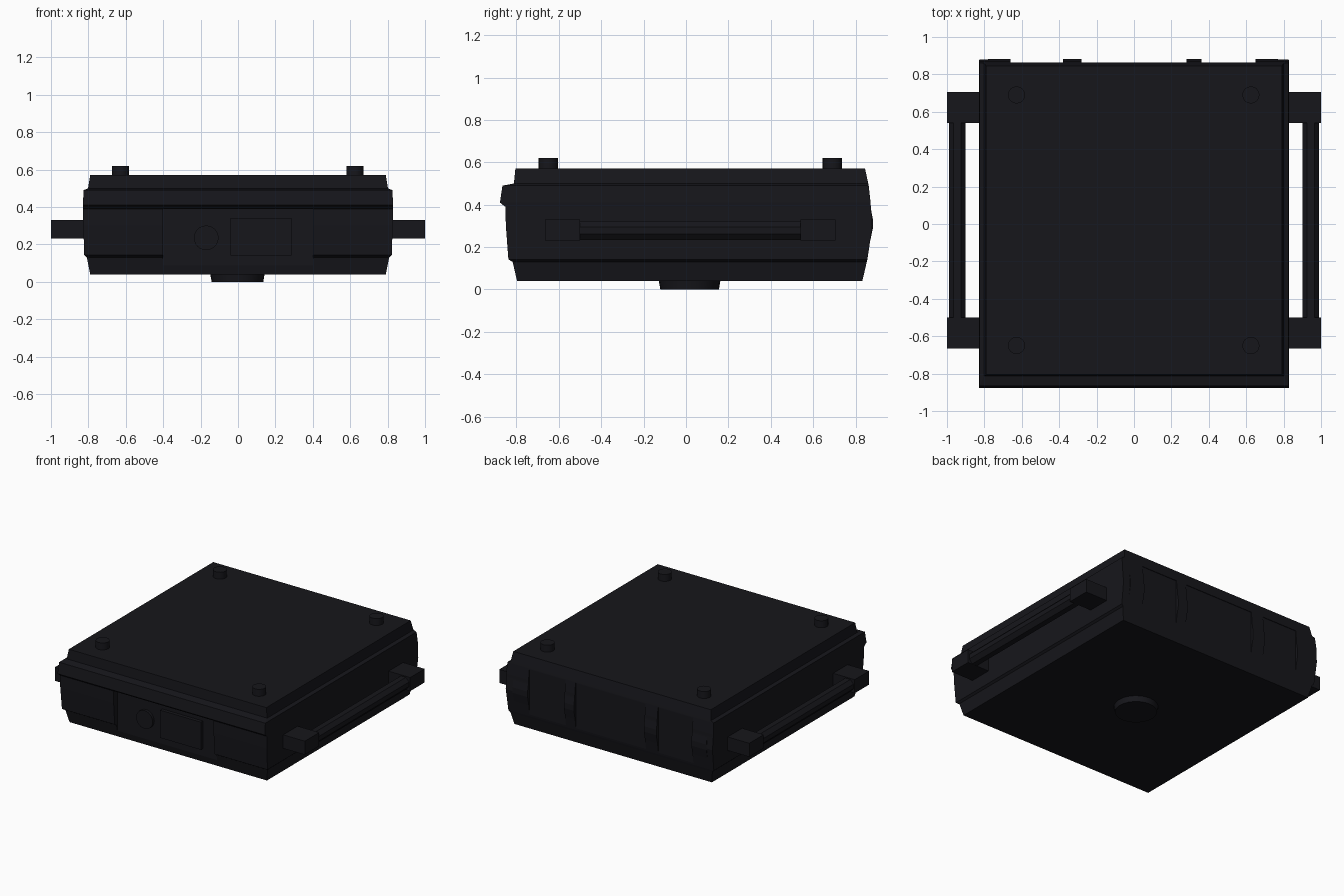
import bpy, bmesh, math

if "Cube" in bpy.data.objects:
    bpy.data.objects.remove(bpy.data.objects["Cube"])

black = bpy.data.materials.new("black_plastic")
black.diffuse_color = (0.008, 0.008, 0.011, 1)
black.use_nodes = True
black.node_tree.nodes["Principled BSDF"].inputs["Base Color"].default_value = black.diffuse_color


def finish(name, bm):
    bmesh.ops.recalc_face_normals(bm, faces=bm.faces)
    me = bpy.data.meshes.new(name)
    bm.to_mesh(me)
    bm.free()
    me.materials.append(black)
    ob = bpy.data.objects.new(name, me)
    bpy.context.collection.objects.link(ob)
    return ob


def loft(name, rings):
    """Skin a list of equal-length point rings and cap both ends."""
    bm = bmesh.new()
    rows = [[bm.verts.new(p) for p in r] for r in rings]
    n = len(rows[0])
    for a, b in zip(rows, rows[1:]):
        for i in range(n):
            j = (i + 1) % n
            bm.faces.new((a[i], a[j], b[j], b[i]))
    bm.faces.new(rows[0])
    bm.faces.new(rows[-1])
    return finish(name, bm)


def box(name, x0, x1, y0, y1, z0, z1):
    return loft(name, [[(x0, y0, z), (x1, y0, z), (x1, y1, z), (x0, y1, z)] for z in (z0, z1)])


def disc(name, centre, r0, r1, depth, axis="Z", sides=24):
    bm = bmesh.new()
    bmesh.ops.create_cone(bm, cap_ends=True, segments=sides, radius1=r0, radius2=r1, depth=depth)
    ob = finish(name, bm)
    ob.location = centre
    if axis == "Y":
        ob.rotation_euler.x = math.pi / 2
    with bpy.context.temp_override(object=ob, active_object=ob, selected_objects=[ob],
                                   selected_editable_objects=[ob]):
        bpy.ops.object.shade_smooth_by_angle(angle=math.radians(35))
    return ob


# Main case: rectangular sections (half width, front y, back y, z)
levels = [
    (0.790, -0.797, 0.832, 0.04), (0.808, -0.818, 0.853, 0.13),
    (0.822, -0.838, 0.856, 0.142), (0.827, -0.850, 0.879, 0.30),
    (0.829, -0.852, 0.872, 0.39), (0.830, -0.878, 0.871, 0.41),
    (0.825, -0.866, 0.862, 0.49), (0.802, -0.812, 0.860, 0.50),
    (0.790, -0.805, 0.845, 0.57),
]
case = loft("case", [[(-w, f, z), (w, f, z), (w, b, z), (-w, b, z)] for w, f, b, z in levels])

# Recesses: front control bay and three rear panels
cutters = [box("bay_cutter", -0.4, 0.4, -1, -0.808, 0.07, 0.39)]
for x0, x1 in ((-0.66, -0.38), (-0.28, 0.28), (0.36, 0.65)):
    cutters.append(box("panel_cutter", x0, x1, 0.858, 1, 0.12, 0.485))
for c in cutters:
    c.hide_render = True
    m = case.modifiers.new("recess", "BOOLEAN")
    m.operation = "DIFFERENCE"
    m.solver = "EXACT"
    m.object = c
bpy.context.view_layer.objects.active = case
for m in list(case.modifiers):
    bpy.ops.object.modifier_apply(modifier=m.name)
for c in cutters:
    bpy.data.objects.remove(c, do_unlink=True)

# Front controls
box("front_switch", -0.04, 0.285, -0.832, -0.80, 0.14, 0.34)
disc("front_knob", (-0.17, -0.812, 0.235), 0.066, 0.066, 0.03, "Y")

# Rear rib caps at the panel edges
for x0, x1 in ((-0.78, -0.66), (-0.38, -0.28), (0.28, 0.36), (0.65, 0.77)):
    ribs = [(0.85, 0.14), (0.882, 0.29), (0.882, 0.33), (0.85, 0.50)]
    loft("rear_rib", [[(x, y, z) for y, z in ribs] for x in (x0, x1)])

# Side handles: two mounts and an eight-sided grip bar
bar = [(0.925, 0.233), (0.965, 0.233), (0.99, 0.262), (0.99, 0.295),
       (0.965, 0.322), (0.925, 0.322), (0.90, 0.295), (0.90, 0.262)]
for s, side in ((-1, "left"), (1, "right")):
    for y0, y1 in ((-0.665, -0.50), (0.54, 0.705)):
        box(side + "_handle_mount", *sorted((s * 0.80, s)), y0, y1, 0.232, 0.33)
    loft(side + "_handle_bar", [[(s * x, y, z) for x, z in bar] for y in (-0.51, 0.55)])

# Top pegs and bottom pad
for x in (-0.628, 0.625):
    for y in (-0.65, 0.69):
        disc("top_peg", (x, y, 0.59), 0.046, 0.046, 0.06, sides=16)
disc("bottom_pad", (-0.003, 0.017, 0.025), 0.138, 0.147, 0.05)
